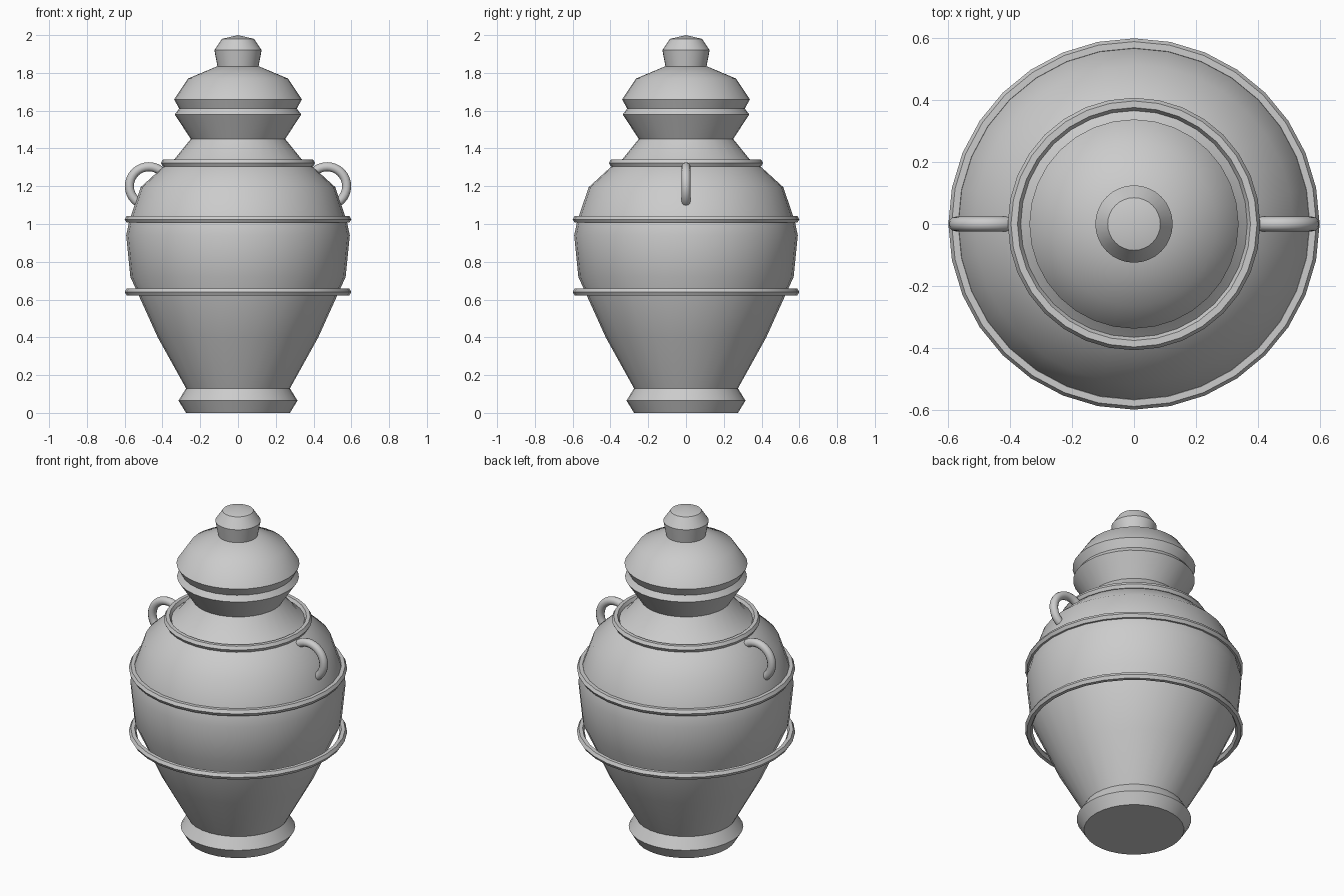
import bpy
import bmesh
import math

SIDES = 32

if "Cube" in bpy.data.objects:
    bpy.data.objects.remove(bpy.data.objects["Cube"], do_unlink=True)

grey = bpy.data.materials.new("plain_grey")
grey.use_nodes = True
grey.diffuse_color = (0.6, 0.6, 0.6, 1)
grey.node_tree.nodes["Principled BSDF"].inputs["Base Color"].default_value = grey.diffuse_color


def finish(obj, name, angle):
    obj.name = name
    obj.data.materials.append(grey)
    bpy.ops.object.select_all(action="DESELECT")
    obj.select_set(True)
    bpy.context.view_layer.objects.active = obj
    bpy.ops.object.shade_smooth_by_angle(angle=math.radians(angle))


def lathe(name, profile, angle):
    """Spin (radius, height) points around z; end points close on the axis."""
    bm = bmesh.new()
    verts = [bm.verts.new((r, 0, z)) for r, z in profile]
    edges = [bm.edges.new(pair) for pair in zip(verts, verts[1:])]
    bmesh.ops.spin(bm, geom=verts + edges, cent=(0, 0, 0), axis=(0, 0, 1),
                   angle=math.tau, steps=SIDES, use_duplicate=False)
    bmesh.ops.remove_doubles(bm, verts=bm.verts, dist=0.0005)
    bmesh.ops.recalc_face_normals(bm, faces=bm.faces)
    mesh = bpy.data.meshes.new(name)
    bm.to_mesh(mesh)
    bm.free()
    obj = bpy.data.objects.new(name, mesh)
    bpy.context.collection.objects.link(obj)
    finish(obj, name, angle)


def ring(name, location, major, minor, major_sides, minor_sides, angle, tilt=0):
    bpy.ops.mesh.primitive_torus_add(
        location=location, rotation=(tilt, 0, 0), major_radius=major,
        minor_radius=minor, major_segments=major_sides, minor_segments=minor_sides)
    finish(bpy.context.object, name, angle)


# Jar with foot, belly, shoulder, neck and flared rim
lathe("jar_body", [
    (0, 0), (0.275, 0), (0.315, 0.065), (0.275, 0.13), (0.425, 0.40),
    (0.57, 0.72), (0.592, 0.94), (0.575, 1.02), (0.515, 1.195), (0.40, 1.30),
    (0.335, 1.345), (0.25, 1.45), (0.335, 1.58), (0.31, 1.613), (0, 1.613)], 45)

# Domed lid and its knob
lathe("lid", [(0, 1.607), (0.31, 1.607), (0.338, 1.66), (0.265, 1.77),
              (0.11, 1.835), (0, 1.84)], 45)
lathe("lid_knob", [(0, 1.82), (0.108, 1.83), (0.125, 1.92), (0.085, 1.98), (0, 2.0)], 30)

# Hoops around the jar
for name, height, radius in (("lower_hoop", 0.64, 0.579),
                             ("upper_hoop", 1.025, 0.579),
                             ("shoulder_hoop", 1.323, 0.387)):
    ring(name, (0, 0, height), radius, 0.021, SIDES, 6, 30)

# Ring handles half sunk into the shoulder
for name, side in (("left_handle", 1), ("right_handle", -1)):
    ring(name, (side * 0.472, 0, 1.2), 0.103, 0.024, 32, 12, 45, math.pi / 2)
